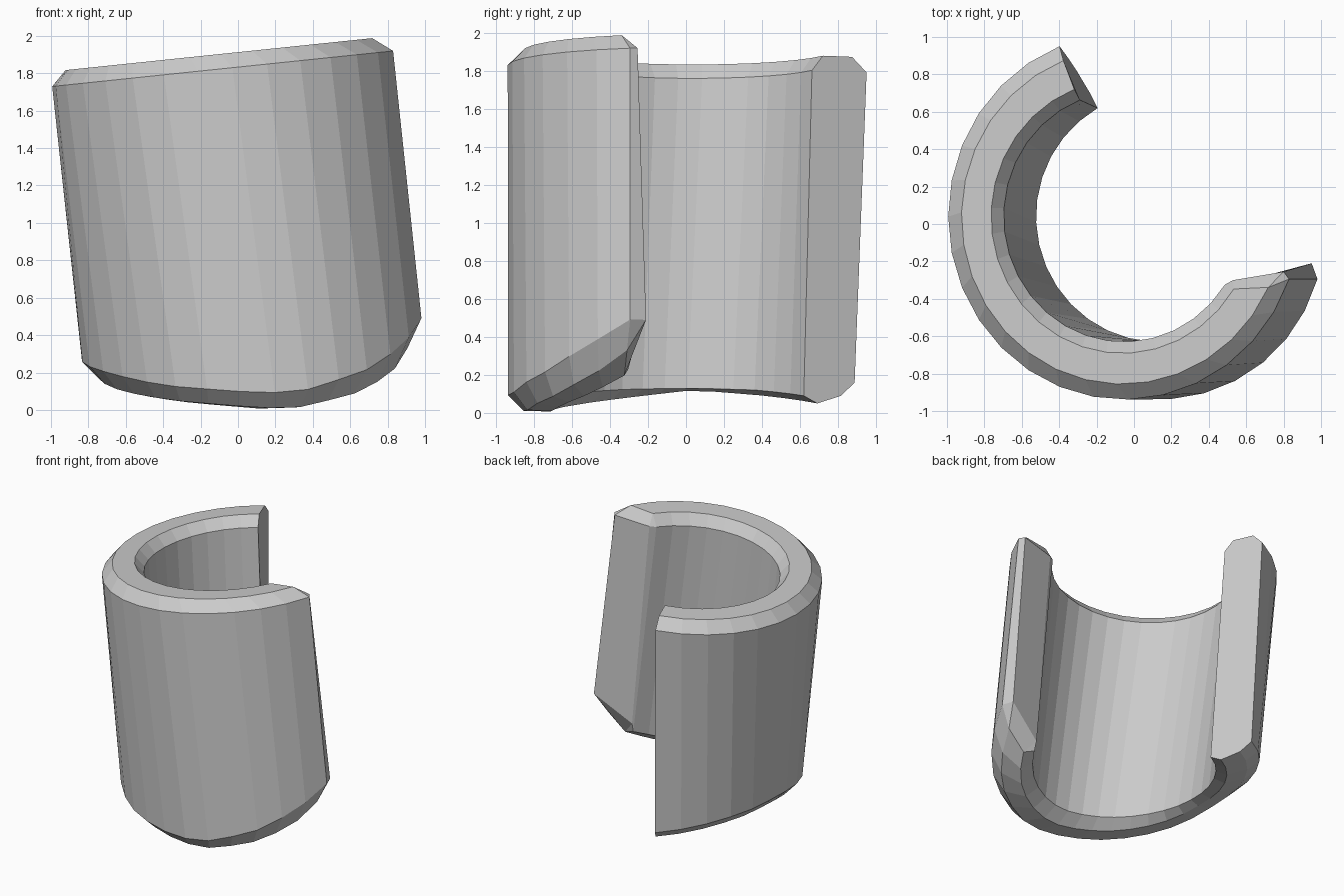
import bpy, bmesh
from math import radians, cos, sin

if "Cube" in bpy.data.objects:
    bpy.data.objects.remove(bpy.data.objects["Cube"])

SEGMENTS = 20
# Knots (angle in degrees) of the curved lower hem
KNOTS = (120, 150, 180, 211, 237, 270, 283, 308, 326, 341)
HEM = {
    "inner": (.09, .12, .13, .125, .11, .09, .10, .15, .21, .30),
    "low_in": (.05, .09, .12, .075, .04, .005, .015, .08, .16, .27),
    "low_out": (.09, .15, .18, .10, .05, .01, .015, .10, .22, .37),
    "outer": (.16, .23, .27, .20, .13, .09, .10, .22, .36, .50),
}

# Closed cross-section: radius, start angle, end angle, top height or hem name
PROFILE = (
    (.95, 111.5, 340, 1.833), (.87, 111.5, 335, 1.912),
    (.71, 111.5, 328, 1.912), (.65, 111.5, 327, 1.833),
    (.65, 120, 329, "inner"), (.73, 120, 331, "low_in"),
    (.87, 120, 337, "low_out"), (.95, 120, 340, "outer"),
)


def hem_height(name, a):
    a = max(KNOTS[0], min(KNOTS[-1], a))
    zs = HEM[name]
    for i in range(len(KNOTS) - 1):
        if a <= KNOTS[i + 1]:
            t = (a - KNOTS[i]) / (KNOTS[i + 1] - KNOTS[i])
            return zs[i] + t * (zs[i + 1] - zs[i])


def wall_point(r, a, level):
    """Point on the leaning shell; the rim slopes square to the axis."""
    c, s = cos(radians(a)), sin(radians(a))
    if isinstance(level, str):
        z = hem_height(level, a)
    else:
        z = level + .103 * (r * c - .055)
    return (.14 - .106 * z + r * c, .04 + 1.03 * r * s, z)


bm = bmesh.new()

# Sections swept around the open ring
sections = []
for i in range(SEGMENTS + 1):
    t = i / SEGMENTS
    sections.append([bm.verts.new(wall_point(r, a0 + t * (a1 - a0), lv))
                     for r, a0, a1, lv in PROFILE])
n = len(PROFILE)
for s0, s1 in zip(sections, sections[1:]):
    for k in range(n):
        j = (k + 1) % n
        bm.faces.new((s0[k], s0[j], s1[j], s1[k]))
bm.faces.new(sections[0])

# Bevelled end on the right: four corners joined to the last section
end = sections[-1]
to, ti, bi, bo = [bm.verts.new(p) for p in (
    (.80, -.255, 1.92), (.53, -.30, 1.885), (.67, -.285, .30), (.95, -.21, .49))]
for f in ((end[0], end[1], to), (end[1], end[2], ti, to), (end[2], end[3], ti),
          (end[3], end[4], bi, ti), (end[4], end[5], bi),
          (end[5], end[6], bo, bi), (end[6], end[7], bo),
          (end[7], end[0], to, bo), (to, ti, bi, bo)):
    bm.faces.new(f)

bmesh.ops.recalc_face_normals(bm, faces=bm.faces)
mesh = bpy.data.meshes.new("open_sleeve")
bm.to_mesh(mesh)
bm.free()
sleeve = bpy.data.objects.new("open_sleeve", mesh)
bpy.context.collection.objects.link(sleeve)
